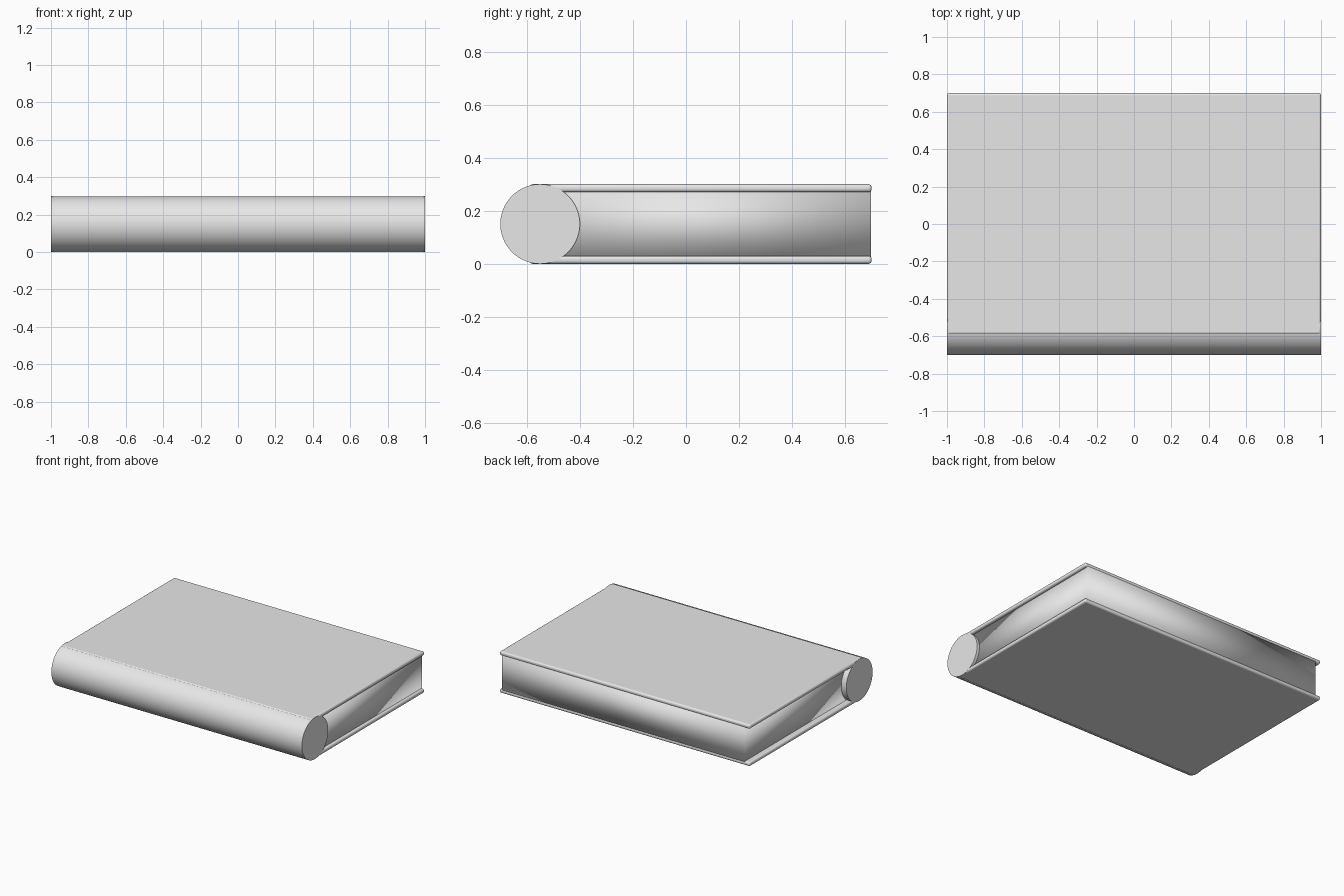
import bpy, math

if "Cube" in bpy.data.objects:
    bpy.data.objects.remove(bpy.data.objects["Cube"])

grey = bpy.data.materials.new("light_grey")
grey.diffuse_color = (0.8, 0.8, 0.8, 1)
grey.use_nodes = True
grey.node_tree.nodes["Principled BSDF"].inputs["Base Color"].default_value = grey.diffuse_color


def box(name, x0, x1, y0, y1, z0, z1):
    bpy.ops.mesh.primitive_cube_add(
        size=1, location=((x0 + x1) / 2, (y0 + y1) / 2, (z0 + z1) / 2))
    ob = bpy.context.object
    ob.name = name
    ob.scale = (x1 - x0, y1 - y0, z1 - z0)
    bpy.ops.object.transform_apply(location=False, rotation=False, scale=True)
    ob.data.materials.append(grey)
    return ob


# Two covers with rounded edges
for name, z in (("bottom_cover", 0.0), ("top_cover", 0.27)):
    cover = box(name, -1, 1, -0.59, 0.70, z, z + 0.03)
    bev = cover.modifiers.new("round", 'BEVEL')
    bev.width = 0.012
    bev.segments = 4
    bpy.ops.object.shade_smooth_by_angle(angle=math.radians(40))

# Page block, softly shaded
pages = box("pages", -0.96, 0.98, -0.56, 0.698, 0.02, 0.28)
bpy.ops.object.shade_smooth()

# Round spine
bpy.ops.mesh.primitive_cylinder_add(
    vertices=96, radius=0.15, depth=2, location=(0, -0.55, 0.15),
    rotation=(0, math.pi / 2, 0))
spine = bpy.context.object
spine.name = "spine"
spine.data.materials.append(grey)
bpy.ops.object.shade_smooth_by_angle(angle=math.radians(30))
